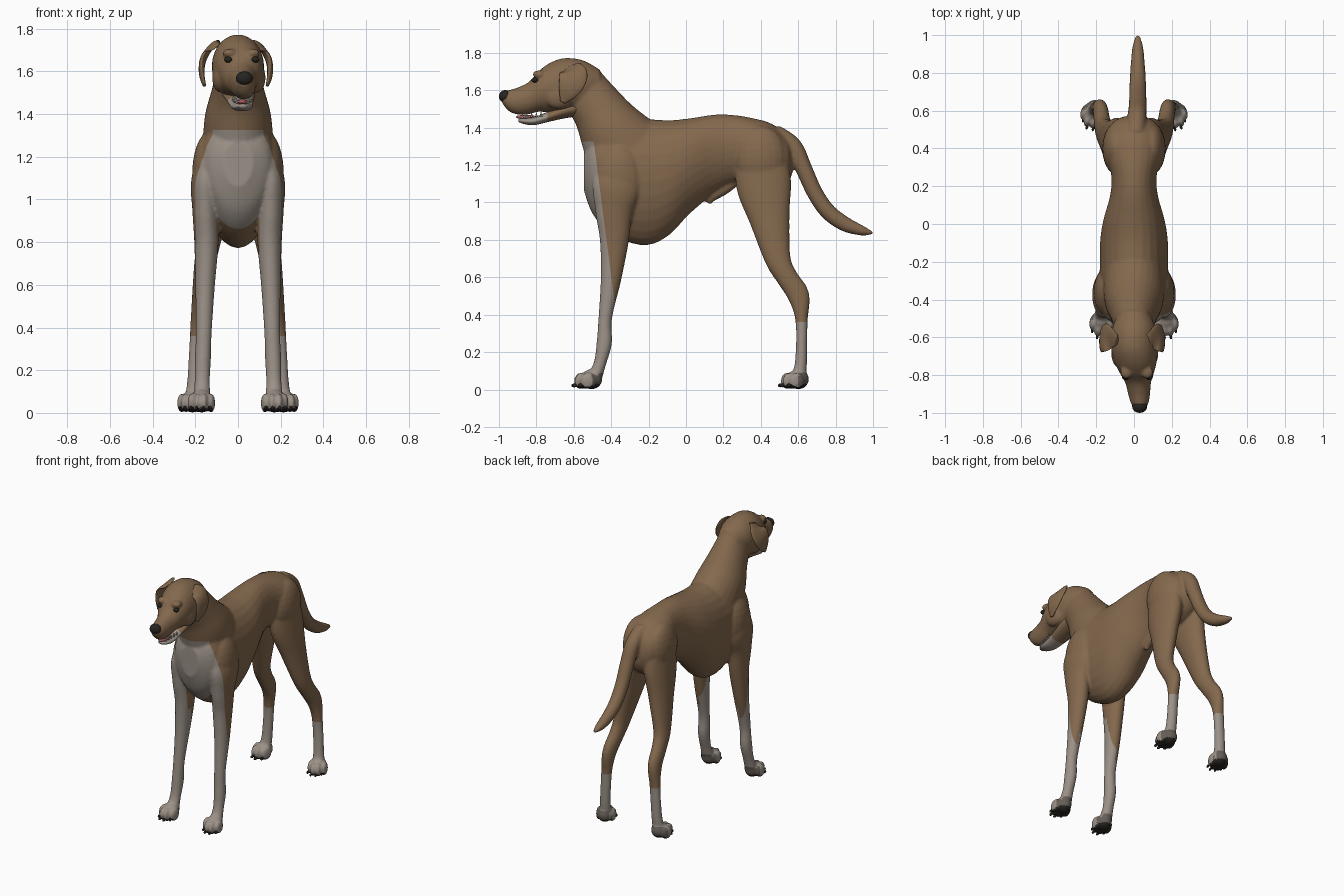
import bpy, bmesh, math
from mathutils import Vector, Matrix

cube = bpy.data.objects.get("Cube")
if cube:
    bpy.data.objects.remove(cube)


def material(name, rgb):
    m = bpy.data.materials.new(name)
    m.use_nodes = True
    m.diffuse_color = (*rgb, 1)
    b = m.node_tree.nodes["Principled BSDF"]
    b.inputs["Base Color"].default_value = (*rgb, 1)
    b.inputs["Roughness"].default_value = 0.8
    return m


FAWN = material("fawn coat", (0.23, 0.14, 0.075))
PALE = material("pale fur", (0.33, 0.285, 0.245))
GREY = material("grey paw fur", (0.13, 0.11, 0.095))
DARK = material("dark skin", (0.02, 0.018, 0.014))
PINK = material("pink tongue", (0.42, 0.12, 0.13))
TOOTH = material("tooth white", (0.65, 0.62, 0.55))


def spline(rows, steps=5):
    # Smooth interpolation through rows of numbers
    rows = [Vector(r) for r in rows]
    out = []
    for i in range(len(rows) - 1):
        a, b = rows[max(i - 1, 0)], rows[i]
        c, d = rows[i + 1], rows[min(i + 2, len(rows) - 1)]
        for k in range(steps):
            t = k / steps
            out.append(b + (c - a) * (t / 2) + (2 * a - 5 * b + 4 * c - d) * (t * t / 2)
                       + (3 * b - a - 3 * c + d) * (t ** 3 / 2))
    return out + [rows[-1]]


def tube(bm, rows, axis=None, taper=0.0, sides=28):
    # Rows are x, y, z, half width, half depth
    rows = spline(rows)
    rings = []
    for i, r in enumerate(rows):
        p = Vector(r[:3])
        t = axis or Vector(rows[min(i + 1, len(rows) - 1)][:3]) - Vector(rows[max(i - 1, 0)][:3])
        deep = Vector((0, -t[2], t[1])).normalized()
        ring = []
        for k in range(sides):
            a = math.tau * k / sides
            w = math.cos(a) * (1 + taper * math.sin(a)) * r[3]
            ring.append(bm.verts.new(p + Vector((w, 0, 0)) + deep * math.sin(a) * r[4]))
        rings.append(ring)
    for a, b in zip(rings, rings[1:]):
        for k in range(sides):
            n = (k + 1) % sides
            bm.faces.new((a[k], a[n], b[n], b[k]))
    bm.faces.new(rings[0][::-1])
    bm.faces.new(rings[-1])


def barrel(bm, rows, taper=0.0):
    # Rows are x, y, top, bottom, half width
    tube(bm, [(x, y, (t + b) / 2, w, (t - b) / 2) for x, y, t, b, w in rows],
         Vector((0, 1, 0)), taper)


def ball(bm, centre, radii, turn=0.0):
    m = Matrix.Translation(centre) @ Matrix.Rotation(turn, 4, 'Z') @ Matrix.Diagonal((*radii, 1))
    bmesh.ops.create_uvsphere(bm, u_segments=20, v_segments=12, radius=1, matrix=m)


def finish(name, bm, mats):
    bmesh.ops.recalc_face_normals(bm, faces=bm.faces)
    mesh = bpy.data.meshes.new(name)
    bm.to_mesh(mesh)
    bm.free()
    for m in mats:
        mesh.materials.append(m)
    mesh.shade_smooth()
    ob = bpy.data.objects.new(name, mesh)
    bpy.context.collection.objects.link(ob)
    return ob


# Torso, neck, head and tail
body = bmesh.new()
barrel(body, [(0, -.545, 1.27, 1.06, .07), (0, -.50, 1.36, .94, .145), (0, -.42, 1.41, .85, .18),
              (0, -.30, 1.45, .785, .18), (0, -.19, 1.445, .775, .18), (0, -.085, 1.44, .83, .178),
              (0, .02, 1.45, .94, .162), (0, .155, 1.47, 1.05, .125), (0, .26, 1.467, 1.10, .12),
              (0, .36, 1.45, 1.08, .145), (0, .46, 1.42, 1.05, .15), (0, .54, 1.35, 1.10, .11),
              (0, .57, 1.27, 1.16, .05)], .12)
tube(body, [(0, -.56, 1.62, .095, .13), (0, -.47, 1.50, .125, .145),
            (0, -.40, 1.39, .155, .18), (0, -.32, 1.27, .165, .23)])
barrel(body, [(.03, -.985, 1.585, 1.535, .026), (.03, -.95, 1.60, 1.49, .046),
              (.027, -.90, 1.615, 1.47, .058), (.022, -.84, 1.645, 1.472, .068),
              (.015, -.79, 1.70, 1.485, .09), (.008, -.73, 1.745, 1.48, .112),
              (0, -.65, 1.772, 1.47, .122), (0, -.55, 1.76, 1.50, .115), (0, -.46, 1.71, 1.55, .075)])
tube(body, [(.01, .47, 1.37, .05, .05), (.015, .57, 1.30, .05, .05), (.02, .63, 1.18, .047, .045),
            (.02, .69, 1.05, .045, .043), (.02, .76, .95, .043, .043), (.02, .85, .885, .037, .04),
            (.02, .94, .85, .028, .027), (.02, 1.0, .837, .010, .008)])
tube(body, [(0, .28, 1.13, .03, .03), (0, .20, 1.08, .032, .04),
            (0, .14, 1.03, .026, .026), (0, .12, .995, .012, .014)])

# Legs and paws
claws = bmesh.new()
for s in (-1, 1):
    fore = [(.10, -.36, 1.30, .06, .09), (.148, -.37, 1.10, .07, .13), (.152, -.385, .95, .062, .10),
            (.148, -.383, .80, .057, .078), (.154, -.40, .60, .046, .056), (.160, -.432, .38, .037, .036),
            (.165, -.437, .25, .038, .041), (.168, -.46, .14, .036, .033), (.17, -.49, .06, .044, .04)]
    hind = [(.075, .40, 1.30, .07, .13), (.088, .415, 1.10, .078, .148), (.118, .447, .91, .066, .108),
            (.155, .49, .70, .05, .07), (.168, .54, .60, .044, .058), (.178, .602, .50, .040, .058),
            (.19, .618, .36, .036, .032), (.202, .615, .15, .036, .032), (.21, .60, .06, .042, .04)]
    for rows in (fore, hind):
        tube(body, [(s * r[0], *r[1:]) for r in rows])
    # Shoulder and haunch muscle
    ball(body, (s * .13, -.36, 1.12), (.085, .14, .20))
    ball(body, (s * .09, .40, 1.24), (.078, .14, .17))
    # Brow and cheek
    ball(body, (.015 + s * .055, -.785, 1.685), (.032, .035, .022))
    ball(body, (.004 + s * .085, -.68, 1.57), (.04, .08, .07))
    for px, py, turn in ((.17, -.505, .08), (.213, .60, .3)):
        ball(body, (s * px, py, .055), (.050, .058, .054), s * turn)
        for off, back in ((-.046, .03), (-.017, 0), (.017, 0), (.046, .03)):
            d = Matrix.Rotation(s * turn, 3, 'Z') @ Vector((off, -.052 + back, 0))
            c = Vector((s * px, py, .046)) + d
            ball(body, c, (.0185, .042, .046), s * turn)
            ball(claws, c + Vector((s * .004, -.041, -.024)), (.007, .014, .010), s * turn)
finish("claws", claws, [DARK])

# Fuse the overlapping forms into one skin
raw = finish("body_rough", body, [FAWN])
fuse = raw.modifiers.new("fuse", 'REMESH')
fuse.mode = 'VOXEL'
fuse.voxel_size = 0.0085
soft = raw.modifiers.new("soften", 'SMOOTH')
soft.factor = 0.5
soft.iterations = 5
graph = bpy.context.evaluated_depsgraph_get()
skin = bmesh.new()
skin.from_mesh(raw.evaluated_get(graph).to_mesh())
bpy.data.objects.remove(raw)

# Clean colour borders: sock tops, bib top and bib sides
SOCK, BIB = 0.36, 1.325
for co, no in (((0, 0, SOCK), (0, 0, 1)), ((0, 0, BIB), (0, 0, 1)), ((0, -.425, .80), (0, 1, .13))):
    bmesh.ops.bisect_plane(skin, geom=skin.verts[:] + skin.edges[:] + skin.faces[:],
                           plane_co=co, plane_no=no, dist=1e-5)
skin.normal_update()
for f in skin.faces:
    c, n = f.calc_center_median(), f.normal
    inner = .03 if c.z < .75 and n.x * c.x < 0 else 0
    f.material_index = 0
    if c.z < SOCK or (c.z < BIB and c.y < -.425 + inner - .13 * (c.z - .80)):
        f.material_index = 1
    if c.z < .09 and n.y > .35:
        f.material_index = 2
    if c.z < .03 and n.z < -.4:
        f.material_index = 3
finish("body", skin, [FAWN, PALE, GREY, DARK])

# Folded ears
for s, name in ((-1, "right_ear"), (1, "left_ear")):
    ear = bmesh.new()
    tube(ear, [(-.01 + s * x, y, z, w, d) for x, y, z, w, d in (
        (.085, -.61, 1.735, .012, .035), (.128, -.60, 1.70, .017, .07), (.155, -.608, 1.65, .015, .072),
        (.160, -.632, 1.59, .013, .052), (.148, -.66, 1.535, .008, .014))])
    finish(name, ear, [FAWN])

# Lower jaw, pale at the chin
jaw = bmesh.new()
barrel(jaw, [(.022, -.895, 1.447, 1.43, .018), (.021, -.86, 1.452, 1.418, .040),
             (.018, -.81, 1.458, 1.414, .050), (.012, -.74, 1.485, 1.43, .060),
             (.005, -.65, 1.53, 1.45, .075), (0, -.58, 1.56, 1.46, .08)])
for f in jaw.faces:
    f.material_index = int(f.calc_center_median().y < -.74)
finish("lower_jaw", jaw, [FAWN, PALE])

# Tongue, teeth, nose and eyes
tongue = bmesh.new()
ball(tongue, (.02, -.855, 1.457), (.028, .055, .012))
finish("tongue", tongue, [PINK])
teeth = bmesh.new()
for s in (-1, 1):
    for k in range(5):
        bmesh.ops.create_cone(teeth, cap_ends=True, segments=8, radius1=.007, radius2=.001, depth=.026,
                              matrix=Matrix.Translation((.02 + s * (.026 + .004 * k), -.875 + .025 * k,
                                                         1.462 + .003 * k)))
finish("teeth", teeth, [TOOTH])
nose = bmesh.new()
ball(nose, (.03, -.966, 1.567), (.040, .034, .034))
finish("nose", nose, [DARK])
eyes = bmesh.new()
for s in (-1, 1):
    ball(eyes, (.018 + s * .064, -.808, 1.655), (.019, .018, .014), s * .5)
finish("eyes", eyes, [DARK])
